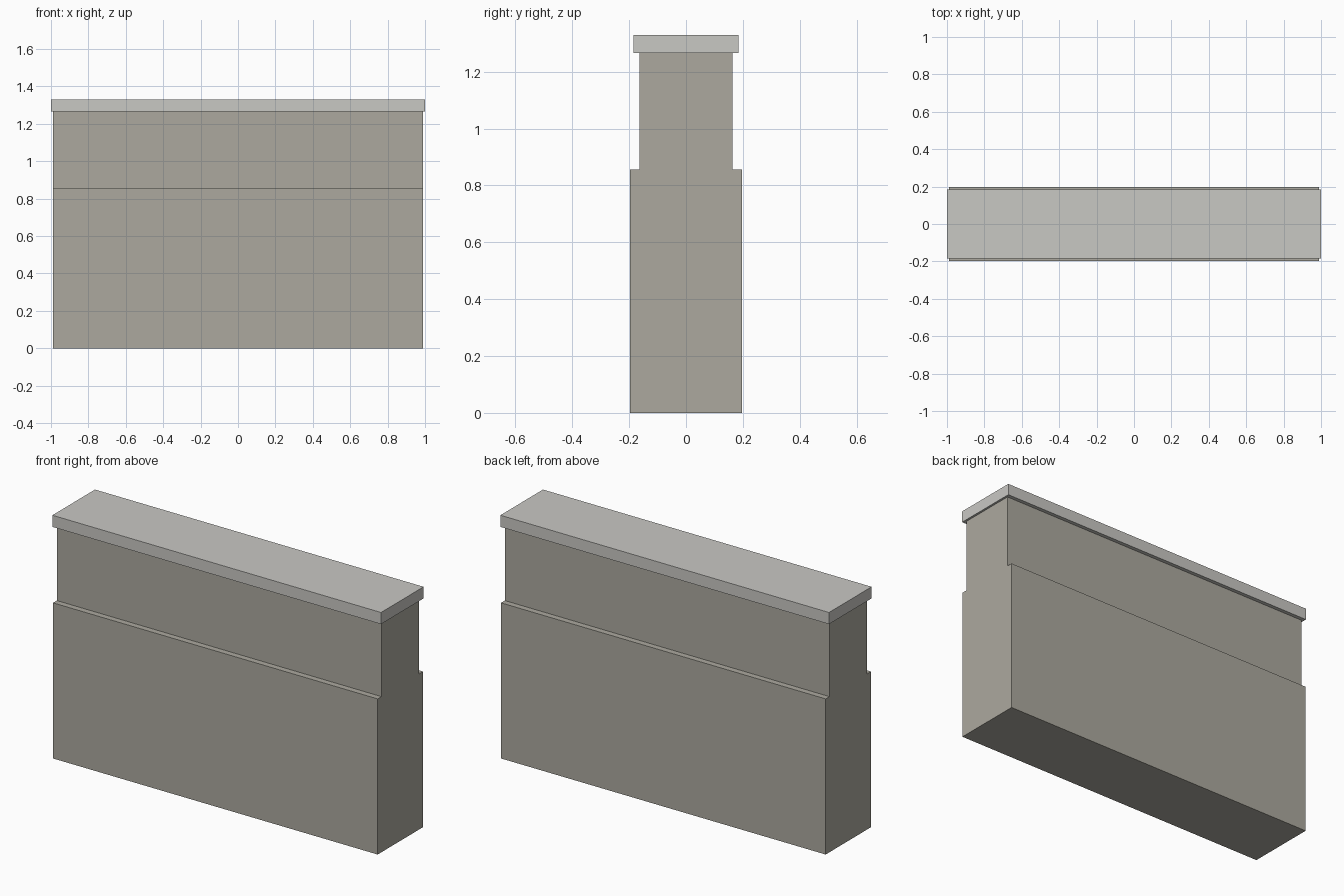
import bpy
import bmesh

cube = bpy.data.objects.get("Cube")
if cube:
    bpy.data.objects.remove(cube, do_unlink=True)


def make_material(name, colour):
    mat = bpy.data.materials.new(name)
    mat.use_nodes = True
    mat.diffuse_color = (*colour, 1)
    shader = next(n for n in mat.node_tree.nodes if n.type == "BSDF_PRINCIPLED")
    shader.inputs["Base Color"].default_value = (*colour, 1)
    return mat


def extrude_profile(name, half_profile, half_length, mat):
    """Mirror a (y, z) half profile across y and extrude it along x."""
    outline = half_profile + [(-y, z) for y, z in reversed(half_profile)]
    bm = bmesh.new()
    end = bm.faces.new([bm.verts.new((-half_length, y, z)) for y, z in outline])
    result = bmesh.ops.extrude_face_region(bm, geom=[end], use_keep_orig=True)
    moved = [v for v in result["geom"] if isinstance(v, bmesh.types.BMVert)]
    bmesh.ops.translate(bm, verts=moved, vec=(2 * half_length, 0, 0))
    bmesh.ops.recalc_face_normals(bm, faces=bm.faces)
    mesh = bpy.data.meshes.new(name)
    bm.to_mesh(mesh)
    bm.free()
    mesh.materials.append(mat)
    obj = bpy.data.objects.new(name, mesh)
    bpy.context.collection.objects.link(obj)
    return obj


stone = make_material("warm grey stone", (0.413, 0.397, 0.347))
coping = make_material("pale grey coping", (0.584, 0.578, 0.552))

# Wall body: thick base stepping in to a thinner upper part
wall_top = 1.266
extrude_profile("wall_body",
                [(0.197, 0), (0.197, 0.856), (0.164, 0.856), (0.164, wall_top)],
                0.988, stone)

# Coping slab that overhangs the wall on every side
extrude_profile("coping_slab", [(0.185, wall_top), (0.185, 1.33)], 1.0, coping)
